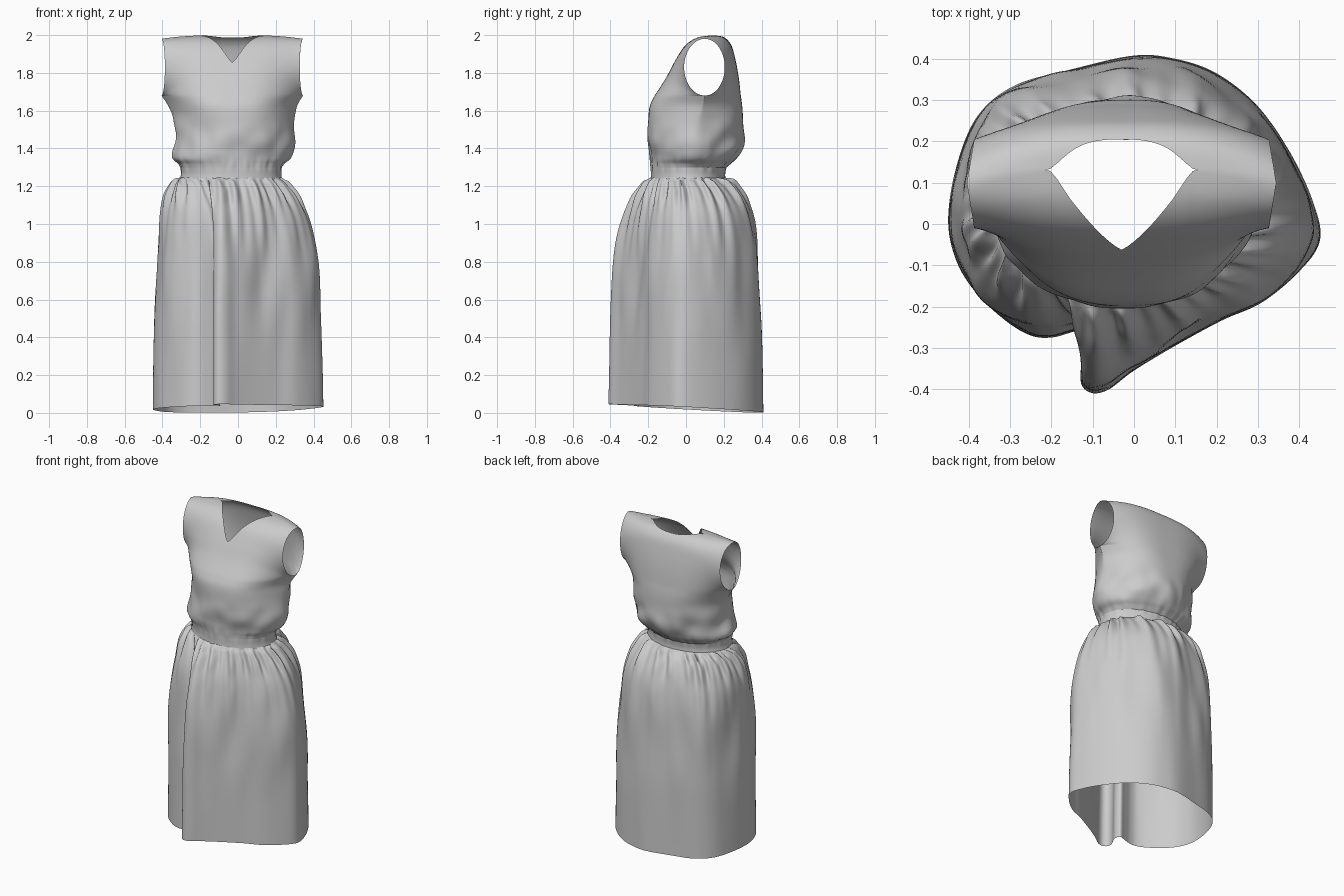
import bpy, bmesh, math
from mathutils import Vector, noise

if "Cube" in bpy.data.objects:
    bpy.data.objects.remove(bpy.data.objects["Cube"])


def curve(pts, t, closed=False):
    """Catmull-Rom through tuples, t in 0..1 by point index."""
    n = len(pts)
    spans = n if closed else n - 1
    i = min(int(t * spans), spans - 1)
    f = t * spans - i
    pick = (lambda k: pts[k % n]) if closed else (lambda k: pts[max(0, min(n - 1, k))])
    a, b, c, d = (pick(i + k) for k in (-1, 0, 1, 2))
    return [0.5 * (2 * q + (r - p) * f + (2 * p - 5 * q + 4 * r - s) * f * f
                   + (3 * q - p - 3 * r + s) * f ** 3) for p, q, r, s in zip(a, b, c, d)]


def lerp(a, b, t):
    return a + (b - a) * t


def bump(z, centre, width):
    return math.exp(-((z - centre) / width) ** 2)


def cloth(name, grids, wrap=False):
    """One smooth sheet object from grids of points, seams welded."""
    bm = bmesh.new()
    for rows in grids:
        vs = [[bm.verts.new(p) for p in row] for row in rows]
        n = len(vs[0])
        for lo, hi in zip(vs, vs[1:]):
            for j in range(n if wrap else n - 1):
                k = (j + 1) % n
                bm.faces.new((lo[j], lo[k], hi[k], hi[j]))
    bmesh.ops.remove_doubles(bm, verts=bm.verts, dist=0.0004)
    bmesh.ops.recalc_face_normals(bm, faces=bm.faces)
    me = bpy.data.meshes.new(name)
    bm.to_mesh(me)
    bm.free()
    me.polygons.foreach_set("use_smooth", [True] * len(me.polygons))
    ob = bpy.data.objects.new(name, me)
    bpy.context.collection.objects.link(ob)
    return ob


CX, CY = -0.0375, 0.012          # waist centre
COLS = 72
SIN = [math.sin(math.pi * (j / COLS - 0.5)) for j in range(COLS + 1)]

# Body sections: z, left x, right x, front y, back y, side seam y, roundness
TORSO = [(1.68, -.405, .345, -.166, .29, .10, 0), (1.63, -.372, .315, -.190, .297, .09, .08),
         (1.57, -.345, .302, -.199, .302, .075, .35),
         (1.49, -.335, .295, -.20, .305, .055, .75), (1.41, -.338, .288, -.195, .295, .04, .95),
         (1.35, -.345, .272, -.19, .265, .03, 1), (1.32, -.318, .245, -.187, .235, .02, 1),
         (1.30, -.306, .232, -.185, .213, CY, 1)]
BAND = [(1.30, -.306, .232, -.185, .213, CY, 1), (1.265, -.303, .229, -.184, .208, CY, 1),
        (1.235, -.308, .233, -.186, .21, CY, 1)]


def gather(ang):
    """Irregular pleats round the waist."""
    return (math.sin(21 * ang + 2.2 * math.sin(3 * ang))
            + 0.7 * math.sin(34 * ang + 3 * math.sin(2 * ang + 1)))


def crease(p):
    """Blousing wrinkles of the bodice."""
    x, y, z = p
    d = Vector((x - CX, y - CY, 0)).normalized()
    ang = math.atan2(y - CY, x - CX)
    amt = 0.024 * bump(z, 1.42, 0.10) * noise.noise(Vector((x * 9, y * 9, z * 8)))
    amt += 0.0025 * bump(z, 1.315, 0.035) * gather(ang)
    return Vector(p) + d * amt


def section(lv, back):
    z, xl, xr, yf, yb, ys, rnd = lv
    row = []
    for s in SIN:
        n = abs(s)
        w = lerp(1 - n ** 3, math.sqrt(max(0, 1 - n * n)), rnd)
        row.append(crease((lerp(xl, xr, (s + 1) / 2), lerp(ys, yb if back else yf, w), z)))
    return row


# Centre lines of the upper panels, from bust level to shoulder seam (y, z)
FRONT = [(-.166, 1.68), (-.108, 1.77), (-.06, 1.86), (-.005, 1.945), (.06, 1.988), (.135, 2.0)]
BACK = [(.29, 1.68), (.28, 1.77), (.262, 1.87), (.238, 1.95), (.195, 1.992), (.135, 2.0)]
NECK = 0.47                       # half width of the neck opening


def upper_panel(v, back):
    row = []
    for s in SIN:
        n = abs(s)
        start, power = (0.76, 2.6) if back else (0.39, 1.2)
        end = 1 if n >= NECK else lerp(start, 1, (n / NECK) ** power)
        t = v * end
        y, z = curve(BACK if back else FRONT, t)
        arm_y = 0.10 + (0.105 if back else -0.11) * math.sin(math.pi * t)
        arm_z = 1.83 - 0.15 * math.cos(math.pi * t)
        w = 1 - n ** 3
        half = 0.375 - 0.018 * math.sin(math.pi * t)
        row.append(Vector((-0.03 + s * half, lerp(arm_y, y, w), lerp(arm_z, z, w))))
    return row


# Bodice: front and back panels welded at side and shoulder seams
panels = []
for back in (False, True):
    rows = [section(curve(TORSO, 1 - i / 48), back) for i in range(49)]
    rows += [upper_panel(i / 32, back) for i in range(33)]
    # ease the step across bust level
    for _ in range(6):
        for r in range(42, 56):
            w = 0.5 * bump(r, 48.5, 4)
            for j in range(14, COLS - 13):
                mid = (rows[r - 1][j] + rows[r + 1][j]) / 2
                rows[r][j] = rows[r][j].lerp(mid, w)
    panels.append(rows)
cloth("bodice", panels)

# Waistband
cloth("waistband", [[section(curve(BAND, i / 8), b) for i in range(9)] for b in (False, True)])

# Skirt: hem outline starting at the tip of the front fold, counterclockwise
HEM = [(-.10, -.41), (-.06, -.40), (0, -.355), (.10, -.295), (.21, -.235), (.31, -.19),
       (.40, -.115), (.45, -.04), (.435, .05), (.38, .17), (.30, .285), (.20, .365),
       (.10, .40), (0, .408), (-.15, .375), (-.29, .335), (-.38, .26), (-.43, .14),
       (-.45, .01), (-.43, -.09), (-.38, -.17), (-.31, -.235), (-.25, -.27), (-.20, -.275),
       (-.15, -.262), (-.105, -.25), (-.095, -.29), (-.125, -.35), (-.127, -.39)]
# Height and how far the cloth has spread from waist to hem
FLARE = [(1.245, 0), (1.232, .14), (1.205, .31), (1.12, .57), (1.0, .76), (.8, .89),
         (.5, .96), (.25, .985), (0, 1)]

N = 360
dense = [Vector(curve(HEM, i / 1500, True)) for i in range(1500)]
dist = [0]
for a, b in zip(dense, dense[1:] + dense[:1]):
    dist.append(dist[-1] + (b - a).length)
hem, k = [], 0
for j in range(N):
    while dist[k + 1] < dist[-1] * j / N:
        k += 1
    hem.append(dense[k])

rows = []
for i in range(81):
    z0, spread = curve(FLARE, i / 80)
    row = []
    for j, h in enumerate(hem):
        ang = -math.pi / 2 - 0.26 + math.tau * j / N
        # front and right flare lower down than back and left
        f = max(0, spread) ** (1.12 + 0.32 * math.cos(ang + math.pi / 4))
        x = lerp(CX + 0.27 * math.cos(ang), h.x, f)
        y = lerp(CY + 0.197 * math.sin(ang), h.y, f)
        low = 0.025 - 0.055 * h.y + 0.015 * h.x
        z = lerp(low, 1.245, z0 / 1.245)
        side = 0.45 + 0.9 * noise.noise(Vector((x * 5, y * 5, 3)))
        amt = gather(ang) * (0.010 * bump(z, 1.17, 0.07) + 0.006 * side * bump(z, 1.02, 0.14))
        amt += 0.026 * noise.noise(Vector((x * 8, y * 8, z * 2.2))) * bump(z, 0.85, 0.4) * f
        # puckered top edge
        z += 0.009 * gather(ang + 0.05) * bump(z, 1.225, 0.03) * min(1, f * 5)
        row.append((x + amt * math.cos(ang), y + amt * math.sin(ang), z))
    rows.append(row)
cloth("skirt", [rows], wrap=True)
